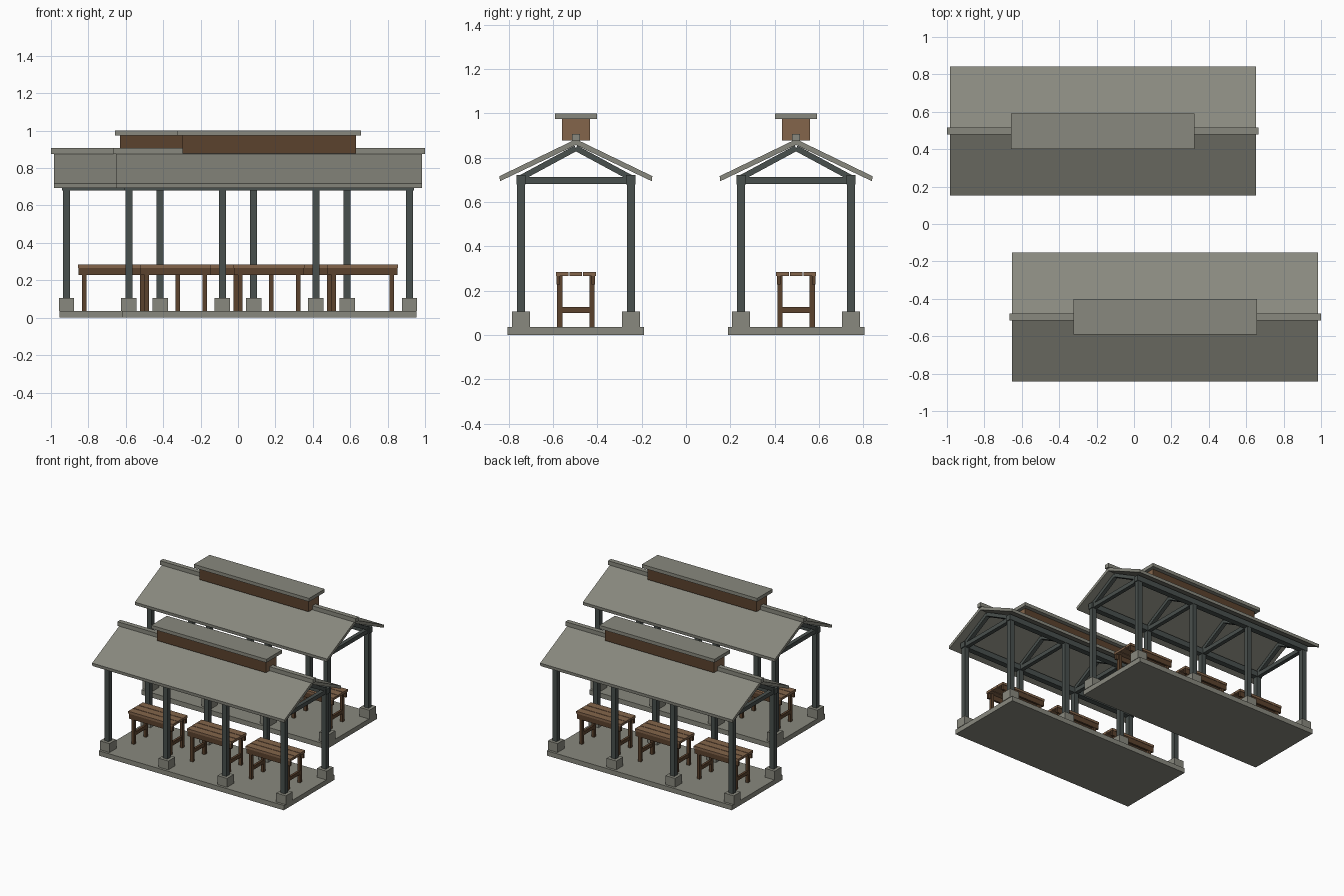
import bpy, bmesh, math
from mathutils import Matrix, Vector

if "Cube" in bpy.data.objects:
    bpy.data.objects.remove(bpy.data.objects["Cube"])


def material(name, rgb):
    m = bpy.data.materials.new(name)
    m.diffuse_color = (*rgb, 1)
    m.use_nodes = True
    m.node_tree.nodes["Principled BSDF"].inputs["Base Color"].default_value = m.diffuse_color
    return m


STONE = material("stone grey", (0.25, 0.25, 0.21))
STEEL = material("dark steel", (0.066, 0.08, 0.075))
WOOD = material("light wood", (0.23, 0.13, 0.07))
DARK = material("dark wood", (0.105, 0.055, 0.027))


class Part:
    """Collects boxes and prisms into one object of a pavilion."""

    def __init__(self, name, place, *mats):
        self.name, self.place, self.mats = name, place, mats
        self.bm = bmesh.new()

    def box(self, x, y, z, tilt=0):
        """x, y, z are (low, high) ranges; tilt turns the box about its x axis."""
        size = [b - a for a, b in (x, y, z)]
        mid = [(a + b) / 2 for a, b in (x, y, z)]
        mat = Matrix.Translation(mid) @ Matrix.Rotation(tilt, 4, 'X') @ Matrix.Diagonal((*size, 1))
        bmesh.ops.create_cube(self.bm, size=1, matrix=mat)

    def prism(self, profile, half):
        """Extrude a (y, z) outline along x."""
        face = self.bm.faces.new([self.bm.verts.new((-half, y, z)) for y, z in profile])
        out = bmesh.ops.extrude_face_region(self.bm, geom=[face])
        verts = [g for g in out["geom"] if isinstance(g, bmesh.types.BMVert)]
        bmesh.ops.translate(self.bm, verts=verts, vec=(2 * half, 0, 0))
        bmesh.ops.recalc_face_normals(self.bm, faces=self.bm.faces)

    def done(self):
        mesh = bpy.data.meshes.new(self.name)
        self.bm.to_mesh(mesh)
        self.bm.free()
        for m in self.mats:
            mesh.materials.append(m)
        ob = bpy.data.objects.new(self.name, mesh)
        ob.matrix_world = self.place
        bpy.context.collection.objects.link(ob)
        return ob


def span(c, half):
    return (c - half, c + half)


def pavilion(label, place):
    posts = (-0.75, -0.25, 0.25, 0.75)

    # floor slab
    p = Part(label + "_floor_slab", place, STONE)
    p.box(span(0, 0.787), span(0, 0.308), (0, 0.037))
    p.done()

    # footings and posts
    foot = Part(label + "_footings", place, STONE)
    post = Part(label + "_posts", place, STEEL)
    for x in posts:
        for s in (-1, 1):
            foot.box(span(x, 0.041), span(s * 0.248, 0.041), (0.036, 0.105))
            post.box(span(x, 0.0185), span(s * 0.248, 0.0185), (0.1, 0.70))
    foot.done()
    post.done()

    # long beams, tie beams and rafters
    p = Part(label + "_roof_frame", place, STEEL)
    for s in (-1, 1):
        p.box(span(0, 0.775), span(s * 0.248, 0.021), (0.68, 0.722))
    rise, run = 0.135, 0.25
    length = math.hypot(rise, run)
    for x in posts:
        p.box(span(x, 0.015), span(0, 0.24), (0.682, 0.713))
        for s in (-1, 1):
            p.box(span(x, 0.015), span(s * run / 2, length / 2), span(0.776, 0.013),
                  -s * math.atan2(rise, run))
    p.done()

    # gabled roof and ridge cap
    p = Part(label + "_roof", place, STONE)
    p.prism([(-0.345, 0.717), (0, 0.884), (0.345, 0.717),
             (0.343, 0.694), (0, 0.858), (-0.343, 0.694)], 0.818)
    p.done()
    p = Part(label + "_ridge_cap", place, STONE)
    p.box(span(0, 0.832), span(0, 0.018), (0.876, 0.907))
    p.done()

    # roof vent: dark long sides, light ends
    p = Part(label + "_roof_vent", place, WOOD, DARK)
    p.box(span(0, 0.464), span(0, 0.064), (0.878, 0.976))
    p.bm.normal_update()
    for f in p.bm.faces:
        f.material_index = 1 if abs(f.normal.y) > 0.5 else 0
    p.done()
    p = Part(label + "_vent_cap", place, STONE)
    p.box(span(0, 0.49), span(0, 0.095), (0.974, 1.0))
    p.done()

    # three tables
    top = Part(label + "_table_tops", place, WOOD)
    base = Part(label + "_table_bases", place, DARK)
    for x in (-0.5, 0, 0.5):
        for k in (-1, 0, 1):
            top.box(span(x, 0.19), span(k * 0.0615, 0.0285), (0.266, 0.284))
        for s in (-1, 1):
            base.box(span(x, 0.187), span(s * 0.079, 0.008), (0.227, 0.266))
            base.box(span(x + s * 0.155, 0.009), span(0, 0.084), (0.1, 0.127))
            for t in (-1, 1):
                base.box(span(x + s * 0.155, 0.0115), span(t * 0.073, 0.0115), (0.036, 0.266))
    top.done()
    base.done()


# two pavilions, the back one turned half a circle
front = Matrix.Translation(Vector((0.1665, -0.497, 0)))
pavilion("front", front)
pavilion("back", Matrix.Rotation(math.pi, 4, 'Z') @ front)
